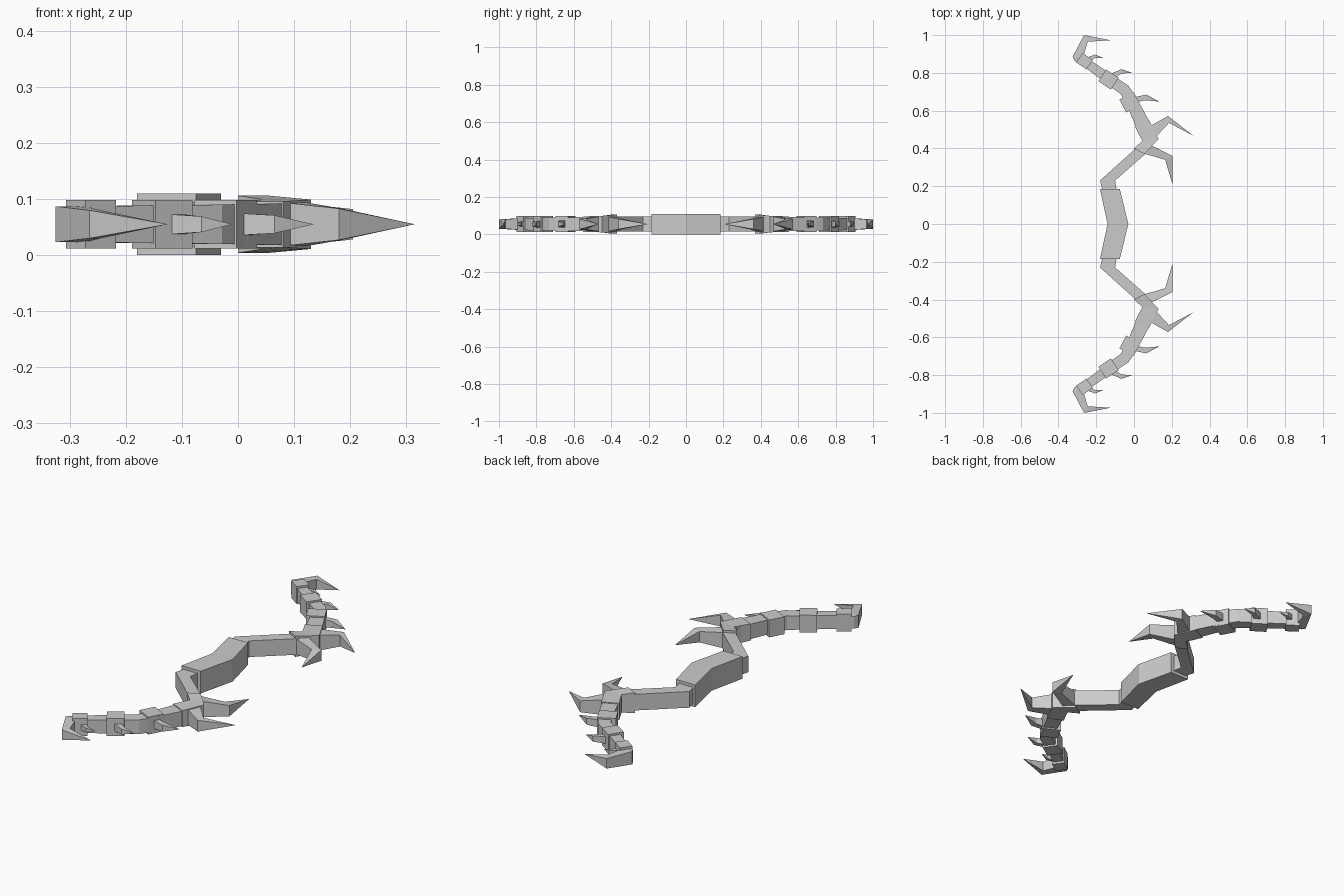
import bpy, bmesh
from mathutils import Vector

if "Cube" in bpy.data.objects:
    bpy.data.objects.remove(bpy.data.objects["Cube"])

grey = bpy.data.materials.new("plain grey")
grey.use_nodes = True
grey.diffuse_color = (0.6, 0.6, 0.6, 1)
grey.node_tree.nodes["Principled BSDF"].inputs["Base Color"].default_value = (0.6, 0.6, 0.6, 1)
MID = 0.055


def ribbon(name, stations, mirror=True):
    """Box-section strip; a station is (left xy, right xy, half height)."""
    bm = bmesh.new()
    rings = []
    for a, b, h in stations:
        rings.append([bm.verts.new((p[0], p[1], MID + s * h))
                      for p, s in ((a, -1), (b, -1), (b, 1), (a, 1))])
    for r, q in zip(rings, rings[1:]):
        for i in range(4):
            j = (i + 1) % 4
            bm.faces.new((r[i], r[j], q[j], q[i]))
    bm.faces.new(rings[0])
    bm.faces.new(rings[-1])
    bmesh.ops.remove_doubles(bm, verts=bm.verts, dist=0.0005)
    bmesh.ops.recalc_face_normals(bm, faces=bm.faces)
    mesh = bpy.data.meshes.new(name)
    bm.to_mesh(mesh)
    bm.free()
    mesh.materials.append(grey)
    ob = bpy.data.objects.new(name, mesh)
    bpy.context.collection.objects.link(ob)
    if mirror:
        m = ob.modifiers.new("other limb", "MIRROR")
        m.use_axis = (False, True, False)
        m.use_mirror_merge = False
    return ob


def strip(name, path):
    """Ribbon along a centre line of (x, y, width, half height)."""
    pts = [Vector(p[:2]) for p in path]
    out = []
    for i, (x, y, w, h) in enumerate(path):
        d = (pts[min(i + 1, len(pts) - 1)] - pts[max(i - 1, 0)]).normalized()
        n = Vector((d.y, -d.x)) * w / 2
        out.append((pts[i] - n, pts[i] + n, h))
    return ribbon(name, out)


def spike(name, base_a, base_b, elbow_a, elbow_b, tip, h, bend_h):
    return ribbon(name, [(base_a, base_b, h), (elbow_a, elbow_b, bend_h), (tip, tip, 0)])


# Grip
ribbon("grip", [((-0.18, -0.185), (-0.075, -0.185), 0.055),
                ((-0.14, 0), (-0.03, 0), 0.055),
                ((-0.18, 0.185), (-0.075, 0.185), 0.055)], mirror=False)

# Inner and outer limbs
ribbon("inner_limb", [((-0.165, 0.17), (-0.09, 0.17), 0.04),
                      ((-0.18, 0.23), (-0.1, 0.23), 0.04),
                      ((0.02, 0.41), (0.07, 0.38), 0.04)])
ribbon("limb_joint", [((0, 0.4), (0.055, 0.37), 0.051),
                      ((0.045, 0.44), (0.13, 0.45), 0.044),
                      ((0.005, 0.515), (0.08, 0.55), 0.041)])
strip("outer_limb", [(0.075, 0.47, 0.085, 0.037), (0.045, 0.53, 0.075, 0.037),
                     (-0.01, 0.645, 0.065, 0.036), (-0.05, 0.71, 0.06, 0.035),
                     (-0.13, 0.765, 0.055, 0.034), (-0.275, 0.87, 0.045, 0.032)])

# Collars around the outer limb
for name, (x, y), (dx, dy), w in (
        ("lower_collar", (-0.022, 0.645), (0.018, -0.034), 0.085),
        ("middle_collar", (-0.135, 0.765), (0.033, -0.022), 0.075),
        ("upper_collar", (-0.262, 0.862), (0.027, -0.019), 0.06)):
    strip(name, [(x + dx, y + dy, w, 0.043), (x - dx, y - dy, w, 0.043)])

# Large spikes at the joint
spike("inner_joint_spike", (0.085, 0.42), (0.045, 0.375),
      (0.205, 0.36), (0.165, 0.34), (0.205, 0.205), 0.04, 0.027)
spike("outer_joint_spike", (0.07, 0.51), (0.115, 0.46),
      (0.18, 0.572), (0.185, 0.535), (0.315, 0.467), 0.04, 0.028)

# Small spikes on the collars
spike("lower_spike", (-0.005, 0.67), (0.01, 0.645),
      (0.065, 0.685), (0.06, 0.655), (0.135, 0.648), 0.02, 0.016)
spike("middle_spike", (-0.125, 0.795), (-0.1, 0.775),
      (-0.065, 0.82), (-0.065, 0.797), (-0.01, 0.8), 0.018, 0.014)
spike("upper_spike", (-0.255, 0.88), (-0.235, 0.862),
      (-0.205, 0.897), (-0.205, 0.88), (-0.165, 0.88), 0.014, 0.011)

# Hooked tip
ribbon("tip_hook", [((-0.315, 0.865), (-0.285, 0.845), 0.03),
                    ((-0.325, 0.885), (-0.272, 0.875), 0.032),
                    ((-0.265, 1.0), (-0.245, 0.965), 0.025),
                    ((-0.125, 0.973), (-0.125, 0.973), 0)])
